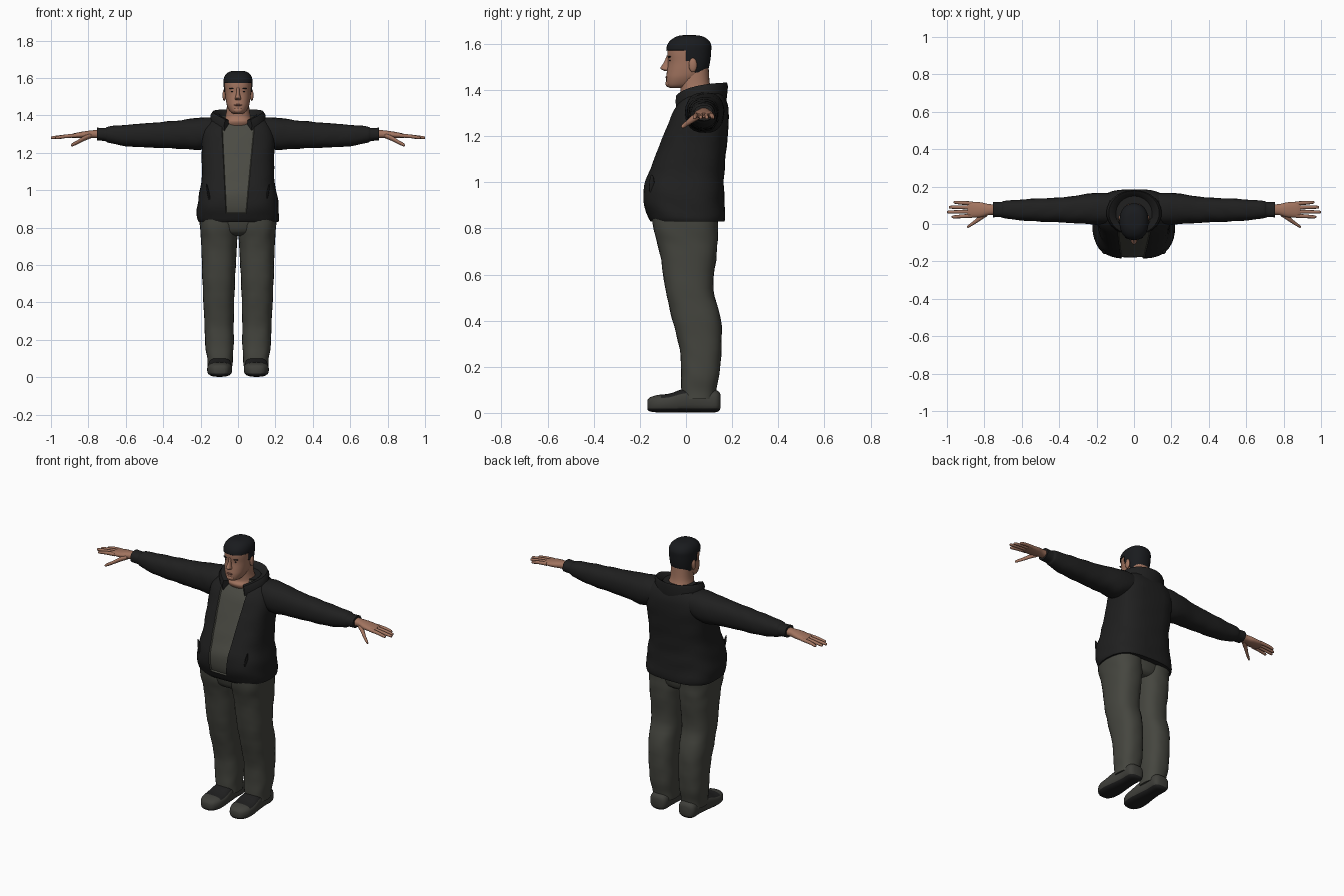
import bpy, bmesh, math
from mathutils import Vector

if "Cube" in bpy.data.objects:
    bpy.data.objects.remove(bpy.data.objects["Cube"])


def material(name, r, g, b):
    m = bpy.data.materials.new(name)
    m.use_nodes = True
    m.diffuse_color = (r, g, b, 1)
    m.node_tree.nodes["Principled BSDF"].inputs["Base Color"].default_value = (r, g, b, 1)
    return m


SKIN = material("skin", .36, .175, .115)
LIPS = material("lips", .24, .10, .075)
HAIR = material("black hair", .010, .011, .013)
JACKET = material("black jacket", .014, .014, .014)
SHIRT = material("grey olive shirt", .070, .070, .057)
TROUSERS = material("dark olive trousers", .060, .061, .050)
SHOE = material("grey olive shoe", .050, .050, .043)
SOLE = material("dark sole", .014, .014, .014)


def finish(name, bm, mats, angle=50):
    bmesh.ops.recalc_face_normals(bm, faces=bm.faces[:])
    me = bpy.data.meshes.new(name)
    bm.to_mesh(me)
    bm.free()
    for m in mats:
        me.materials.append(m)
    ob = bpy.data.objects.new(name, me)
    bpy.context.collection.objects.link(ob)
    bpy.ops.object.select_all(action='DESELECT')
    ob.select_set(True)
    bpy.context.view_layer.objects.active = ob
    bpy.ops.object.shade_smooth_by_angle(angle=math.radians(angle))
    return ob


def smooth_rows(rows, steps):
    """Catmull-Rom interpolation between cross-sections."""
    out = []
    for i in range(len(rows) - 1):
        quad = [rows[max(i - 1, 0)], rows[i], rows[i + 1], rows[min(i + 2, len(rows) - 1)]]
        for k in range(steps):
            t = k / steps
            out.append([b + .5 * t * (c - a + t * (2 * a - 5 * b + 4 * c - d + t * (3 * (b - c) + d - a)))
                        for a, b, c, d in zip(*quad)])
    return out + [rows[-1]]


def loft(rows, axis, n=28, power=2.3, steps=4, side=1, fold=0):
    """Rows hold: position on the axis, two centre values, two half widths."""
    bm = bmesh.new()
    rings = []
    for p, u, v, ru, rv in smooth_rows(rows, steps):
        ring = []
        for i in range(n):
            a = math.tau * i / n
            c, s = math.cos(a), math.sin(a)
            k = 1 + fold * math.sin(p * 55 + 2 * math.sin(2 * a)) * math.sin(3 * a + p * 9)
            cu = u + k * ru * math.copysign(abs(c) ** (2 / power), c)
            sv = v + k * rv * math.copysign(abs(s) ** (2 / power), s)
            co = {'x': (p, cu, sv), 'y': (cu, p, sv), 'z': (cu, sv, p)}[axis]
            ring.append(bm.verts.new((co[0] * side, co[1], co[2])))
        rings.append(ring)
    for r, q in zip(rings, rings[1:]):
        for i in range(n):
            j = (i + 1) % n
            bm.faces.new((r[i], r[j], q[j], q[i]))
    bm.faces.new(rings[0])
    bm.faces.new(rings[-1])
    bmesh.ops.recalc_face_normals(bm, faces=bm.faces[:])
    return bm


def cut(bm, co, no):
    bmesh.ops.bisect_plane(bm, geom=bm.verts[:] + bm.edges[:] + bm.faces[:],
                           plane_co=co, plane_no=no)


def blob(name, loc, size, mat, rot=0):
    bm = bmesh.new()
    bmesh.ops.create_uvsphere(bm, u_segments=14, v_segments=8, radius=1)
    for v in bm.verts:
        x, y, z = v.co.x * size[0], v.co.y * size[1], v.co.z * size[2]
        c, s = math.cos(rot), math.sin(rot)
        v.co = Vector(loc) + Vector((x * c - z * s, y, x * s + z * c))
    finish(name, bm, [mat])


def front_back(rows):
    """Turn (z, half width, front y, back y) into loft rows."""
    return [(z, 0, (f + b) / 2, rx, (b - f) / 2) for z, rx, f, b in rows]


# Jacket body, with the shirt sunk into its open front
bm = loft(front_back([(.83, .213, -.152, .168), (.85, .219, -.165, .17), (.90, .219, -.182, .168),
                      (.97, .21, -.186, .165), (1.06, .194, -.157, .167), (1.19, .194, -.107, .18),
                      (1.30, .195, -.062, .186), (1.36, .165, -.025, .172), (1.40, .11, .01, .15)]),
          'z', n=40, power=2.8, fold=.012)
edges = [(Vector((-.065, 0, .88)), Vector((-.088, 0, 1.36))),
         (Vector((.045, 0, .88)), Vector((.09, 0, 1.36)))]
for lo, hi in edges:
    cut(bm, lo, (hi - lo).cross(Vector((0, 1, 0))).normalized())
cut(bm, (0, 0, .875), (0, 0, 1))


def in_opening(c):
    t = (c.z - .88) / .48
    xs = [lo.x + (hi.x - lo.x) * t for lo, hi in edges]
    return c.y < .04 and c.z > .875 and xs[0] < c.x < xs[1]


opening = [f for f in bm.faces if in_opening(f.calc_center_median())]
for f in opening:
    f.material_index = 1
bmesh.ops.inset_region(bm, faces=opening, thickness=.003, depth=-.008, use_even_offset=True)
finish("jacket_body", bm, [JACKET, SHIRT], 40)

# Turned-out collar, open at the front
bm = bmesh.new()
grid = []
for i in range(25):
    t = -1 + i / 12
    a = t * math.radians(150)
    drop = abs(t) ** 3
    profile = [(.078, .075, 1.36 - .03 * drop), (.10, .095, 1.415 - .04 * drop),
               (.135, .118, 1.432 - .055 * drop), (.148, .122, 1.415 - .065 * drop),
               (.145, .115, 1.35 - .04 * drop)]
    grid.append([bm.verts.new((rx * math.sin(a), .06 + ry * math.cos(a), z)) for rx, ry, z in profile])
for r, q in zip(grid, grid[1:]):
    for j in range(5):
        k = (j + 1) % 5
        bm.faces.new((r[j], r[k], q[k], q[j]))
bm.faces.new(grid[0])
bm.faces.new(grid[-1])
finish("jacket_collar", bm, [JACKET])

# Neck and head
finish("neck", loft(front_back([(1.32, .08, -.005, .13), (1.365, .08, -.036, .13), (1.39, .07, -.024, .115),
                                (1.43, .061, -.025, .103), (1.50, .058, -.02, .098)]), 'z'), [SKIN])
skull = [(1.408, .022, -.07, -.02), (1.42, .042, -.083, .03), (1.45, .058, -.086, .065),
         (1.48, .065, -.083, .09), (1.52, .069, -.078, .10), (1.56, .072, -.081, .104),
         (1.59, .071, -.076, .104), (1.613, .060, -.058, .09), (1.628, .038, -.03, .062),
         (1.632, .012, -.005, .03)]
finish("head", loft(front_back(skull), 'z', n=32), [SKIN])

# Hair cap trimmed to a hairline with sideburns
bm = loft(front_back([(z + .006, rx + .005, f - .005, b + .005) for z, rx, f, b in skull[2:]]), 'z', n=32)
for co, no in [((0, 0, 1.572), (0, 0, 1)), ((0, 0, 1.525), (0, 0, 1)), ((0, 0, 1.475), (0, 0, 1)),
               ((0, .0, 0), (0, 1, 0)), ((0, .04, 0), (0, 1, 0))]:
    cut(bm, co, no)
bare = []
for f in bm.faces:
    c = f.calc_center_median()
    line = 1.572 if c.y < 0 else 1.525 if c.y < .04 else 1.475
    if c.z < line:
        bare.append(f)
bmesh.ops.delete(bm, geom=bare, context='FACES')
hair = finish("hair", bm, [HAIR])
shell = hair.modifiers.new("thickness", 'SOLIDIFY')
shell.thickness = .008

# Face
finish("nose", loft(front_back([(1.482, .012, -.092, -.06), (1.490, .017, -.108, -.06),
                                (1.498, .014, -.110, -.06), (1.52, .009, -.096, -.06),
                                (1.55, .008, -.083, -.06)]), 'z', n=12, power=2), [SKIN])
blob("lips", (0, -.084, 1.455), (.022, .006, .005), LIPS)
blob("chin", (0, -.075, 1.428), (.026, .014, .016), SKIN)
for side, word in ((1, "left"), (-1, "right")):
    blob(word + "_eyebrow", (side * .031, -.071, 1.543), (.019, .007, .0035), HAIR, side * .12)
    blob(word + "_eye", (side * .029, -.070, 1.528), (.010, .004, .0035), HAIR)
    blob(word + "_ear", (side * .074, .03, 1.508), (.009, .018, .031), SKIN)

    # Sleeve, tapering to a cuff
    finish(word + "_sleeve",
           loft([(.10, .08, 1.318, .08, .07), (.20, .082, 1.302, .085, .086), (.30, .078, 1.298, .075, .077),
                 (.40, .075, 1.295, .066, .070), (.50, .075, 1.293, .062, .064), (.60, .075, 1.292, .056, .057),
                 (.69, .077, 1.297, .047, .044), (.71, .077, 1.298, .041, .035), (.755, .077, 1.30, .041, .034)],
                'x', side=side, n=24, fold=.025), [JACKET])

    # Hand with four fingers and a thumb
    finish(word + "_palm",
           loft([(.73, .077, 1.30, .027, .024), (.78, .077, 1.299, .030, .021), (.82, .076, 1.296, .040, .019),
                 (.87, .077, 1.292, .042, .014), (.89, .077, 1.29, .037, .010)], 'x', side=side, n=18), [SKIN])
    for i, tip in enumerate((.975, 1.0, .99, .965)):
        y = .044 + .022 * i
        spread = (i - 1.5) * .004
        finish(f"{word}_finger_{i + 1}",
               loft([(.865, y, 1.292, .011, .011), (.92, y + spread / 2, 1.288, .010, .010),
                     (tip - .01, y + spread, 1.281, .008, .008), (tip, y + spread, 1.28, .003, .003)],
                    'x', side=side, n=10, power=2, steps=3), [SKIN])
    finish(word + "_thumb",
           loft([(.785, .06, 1.292, .018, .014), (.82, .035, 1.278, .016, .014), (.855, .008, 1.258, .011, .011),
                 (.885, -.012, 1.243, .008, .009), (.893, -.016, 1.24, .003, .003)],
                'x', side=side, n=12, power=2), [SKIN])

    # Trouser leg
    finish(word + "_trouser_leg",
           loft([(.86, .103, -.003, .102, .145), (.78, .102, .0, .100, .138), (.70, .101, .01, .095, .125),
                 (.54, .103, .014, .088, .104), (.41, .103, .045, .083, .106), (.28, .101, .063, .078, .091),
                 (.17, .099, .062, .076, .083), (.10, .096, .055, .068, .076), (.06, .096, .052, .067, .073)],
                'z', side=side, power=2.5, fold=.018), [TROUSERS])

    # Shoe with dark sole and laced upper
    bm = loft([(-.168, .098, .034, .028, .020), (-.155, .098, .037, .046, .031), (-.12, .099, .040, .063, .038),
               (-.07, .098, .043, .067, .041), (-.01, .097, .053, .062, .051), (.06, .096, .056, .055, .054),
               (.12, .096, .052, .055, .050), (.142, .096, .05, .045, .042), (.15, .096, .05, .028, .028)],
              'y', side=side, n=24, power=2.8)
    cut(bm, (0, 0, .02), (0, 0, 1))
    for f in bm.faces:
        c = f.calc_center_median()
        f.material_index = 1 if c.z < .02 or (f.normal.z > .5 and -.11 < c.y < .02) else 0
    finish(word + "_shoe", bm, [SHOE, SOLE])

    # Slanted jacket pocket welt
    blob(word + "_pocket_welt", (side * .158, -.148, .98), (.006, .012, .055), JACKET, side * -.2)

# Seat joining the legs
finish("trouser_seat", loft([(.755, 0, .01, .07, .09), (.78, 0, .0, .13, .125), (.86, 0, -.003, .19, .142)],
                            'z', power=2.5), [TROUSERS])
